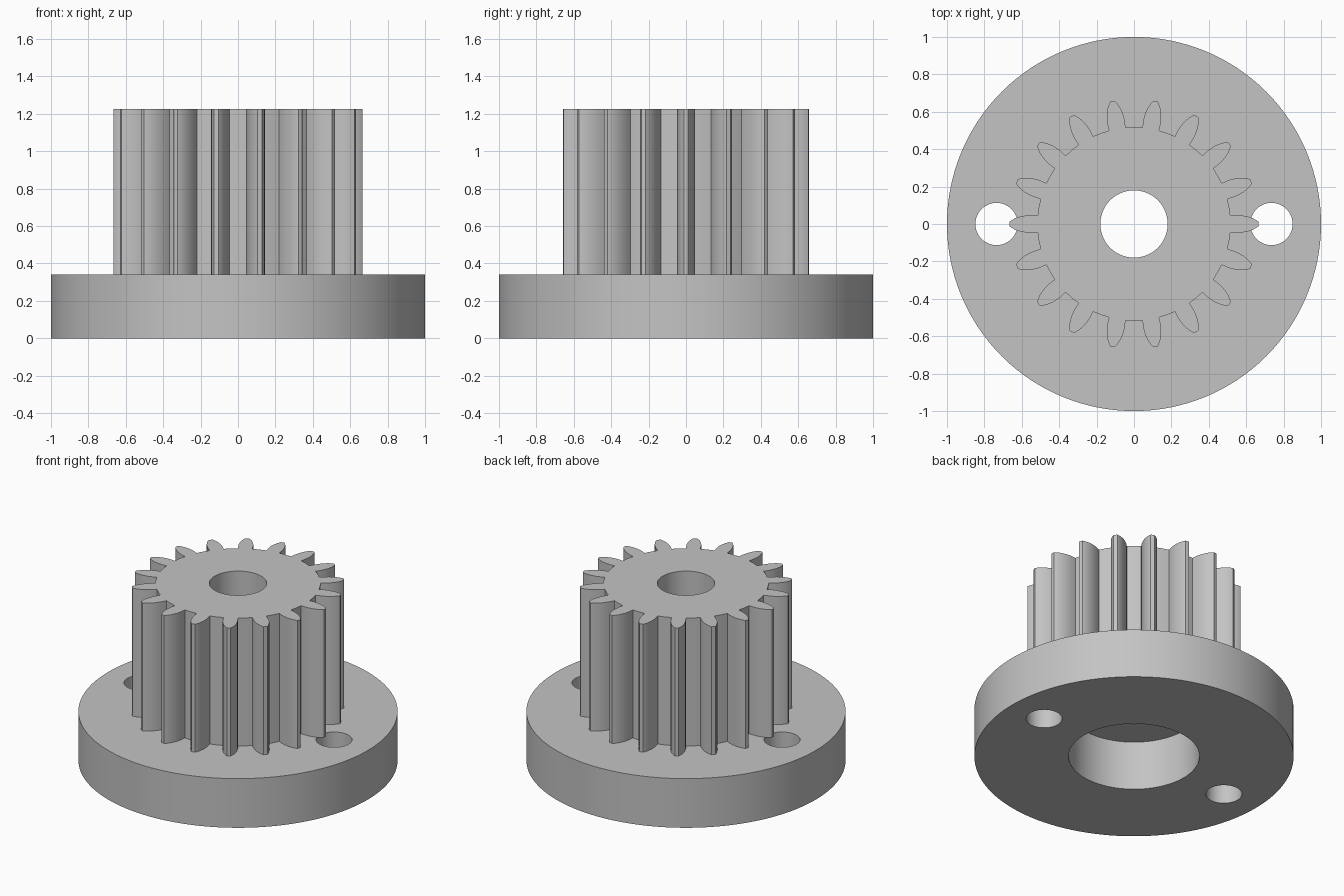
import bpy, bmesh
from math import sin, cos, pi, radians

cube = bpy.data.objects.get("Cube")
if cube:
    bpy.data.objects.remove(cube, do_unlink=True)

PLATE_TOP = 0.34
GEAR_TOP = 1.225
TEETH = 18
ROOT = 0.517

steel = bpy.data.materials.new("grey_metal")
steel.use_nodes = True
grey = (0.55, 0.55, 0.55, 1.0)
steel.diffuse_color = grey
steel.node_tree.nodes["Principled BSDF"].inputs["Base Color"].default_value = grey


def circle(radius, cx=0.0, count=96):
    """Closed ring of points in the plane."""
    return [(cx + radius * cos(2 * pi * i / count), radius * sin(2 * pi * i / count))
            for i in range(count)]


def gear_outline():
    """Toothed outline; each flank is (distance out, half width)."""
    flank = [(0.515, 0.045), (0.545, 0.047), (0.575, 0.046), (0.605, 0.041),
             (0.635, 0.031), (0.655, 0.020), (0.666, 0.012)]
    tooth = [(r, -w) for r, w in flank] + [(r, w) for r, w in reversed(flank)]
    points = []
    for i in range(TEETH):
        a = 2 * pi * i / TEETH
        points += [(r * cos(a) - w * sin(a), r * sin(a) + w * cos(a)) for r, w in tooth]
        # Middle of the valley floor
        b = a + pi / TEETH
        points.append((ROOT * cos(b), ROOT * sin(b)))
    return points


def extruded(name, rings, bottom, top):
    """Solid with vertical walls; rings inside the first one are holes."""
    curve = bpy.data.curves.new(name, 'CURVE')
    curve.dimensions = '2D'
    curve.fill_mode = 'BOTH'
    curve.extrude = (top - bottom) / 2
    for ring in rings:
        spline = curve.splines.new('POLY')
        spline.points.add(len(ring) - 1)
        for p, (x, y) in zip(spline.points, ring):
            p.co = (x, y, 0, 1)
        spline.use_cyclic_u = True
    obj = bpy.data.objects.new(name, curve)
    bpy.context.collection.objects.link(obj)
    bpy.ops.object.select_all(action='DESELECT')
    obj.select_set(True)
    bpy.context.view_layer.objects.active = obj
    bpy.ops.object.convert(target='MESH')
    obj = bpy.context.view_layer.objects.active

    # Weld caps to walls and stand the part at its height
    bm = bmesh.new()
    bm.from_mesh(obj.data)
    bmesh.ops.remove_doubles(bm, verts=bm.verts, dist=0.0001)
    bmesh.ops.translate(bm, verts=bm.verts, vec=(0, 0, (top + bottom) / 2))
    bmesh.ops.recalc_face_normals(bm, faces=bm.faces)
    bm.to_mesh(obj.data)
    bm.free()
    obj.data.materials.clear()
    obj.data.materials.append(steel)
    bpy.ops.object.shade_smooth_by_angle(angle=radians(25))
    return obj


# Round flange with wide recess and two bolt holes
extruded("flange", [circle(1.0, count=128), circle(0.41),
                    circle(0.113, 0.735, 48), circle(0.113, -0.735, 48)],
         0.0, PLATE_TOP)

# Toothed hub with shaft bore
extruded("gear", [gear_outline(), circle(0.18, count=64)], PLATE_TOP, GEAR_TOP)
